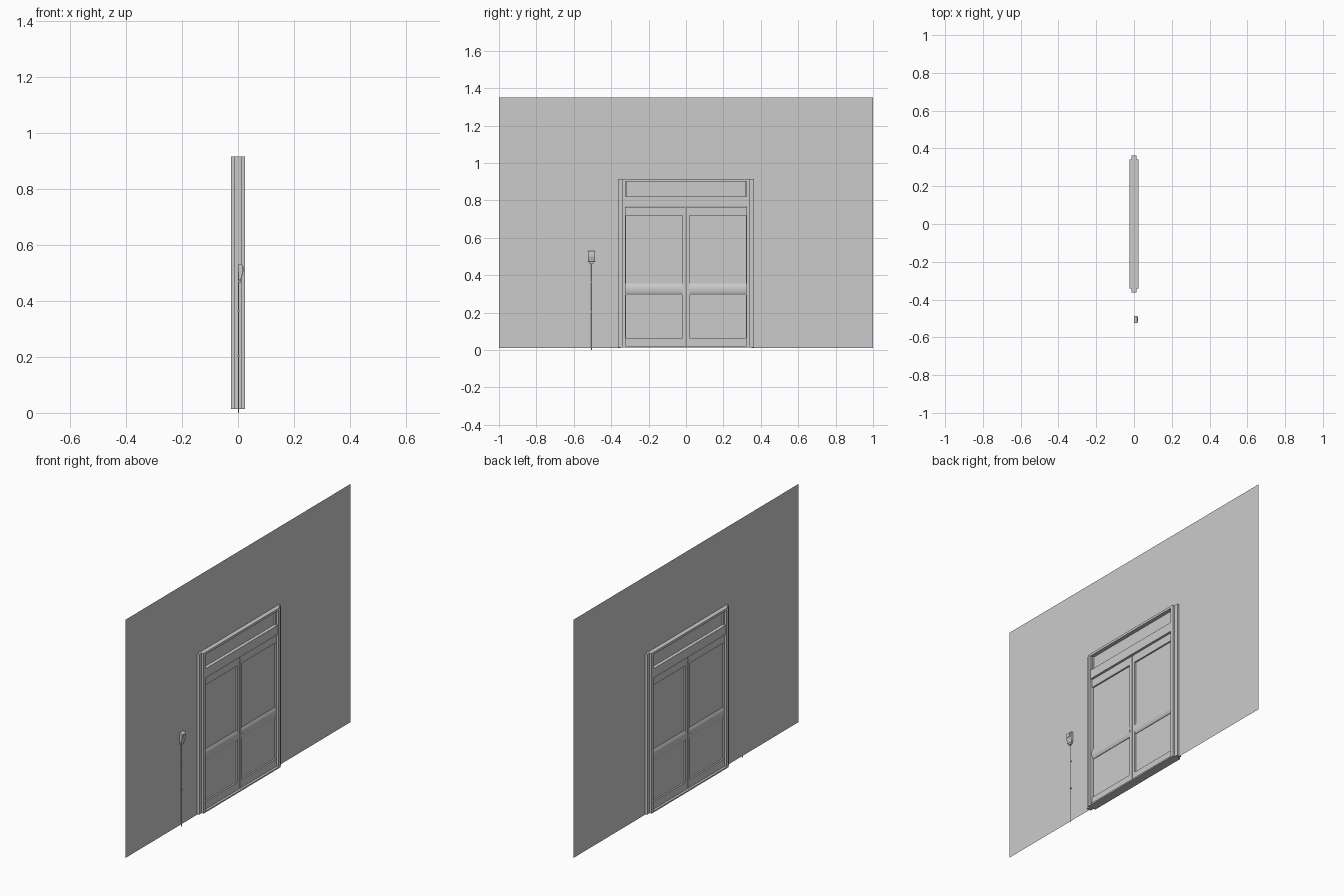
import bpy, bmesh
from mathutils import Vector

if "Cube" in bpy.data.objects:
    bpy.data.objects.remove(bpy.data.objects["Cube"])


def mesh_object(name, bm):
    bmesh.ops.recalc_face_normals(bm, faces=bm.faces)
    me = bpy.data.meshes.new(name)
    bm.to_mesh(me)
    bm.free()
    ob = bpy.data.objects.new(name, me)
    bpy.context.collection.objects.link(ob)
    return ob


def add_box(bm, x0, x1, y0, y1, z0, z1):
    vs = bmesh.ops.create_cube(bm, size=1)['verts']
    for v in vs:
        v.co = Vector(((x0 + x1) / 2 + v.co.x * (x1 - x0),
                       (y0 + y1) / 2 + v.co.y * (y1 - y0),
                       (z0 + z1) / 2 + v.co.z * (z1 - z0)))


def boxes(name, *items):
    bm = bmesh.new()
    for b in items:
        add_box(bm, *b)
    return mesh_object(name, bm)


def prism(name, pts, axis, a, b):
    """Extrude a closed profile along x, y or z from a to b."""
    bm = bmesh.new()
    def place(p):
        c = list(p)
        c.insert('xyz'.index(axis), a)
        return c
    f = bm.faces.new([bm.verts.new(place(p)) for p in pts])
    r = bmesh.ops.extrude_face_region(bm, geom=[f])
    d = Vector([(b - a) * (axis == k) for k in 'xyz'])
    bmesh.ops.translate(bm, vec=d,
                        verts=[v for v in r['geom'] if isinstance(v, bmesh.types.BMVert)])
    return mesh_object(name, bm)


def smooth(ob):
    bpy.ops.object.select_all(action='DESELECT')
    ob.select_set(True)
    bpy.context.view_layer.objects.active = ob
    bpy.ops.object.shade_smooth_by_angle()


BASE, TOP, WALL_TOP = 0.014, 0.915, 1.35

# thin wall sheet around the doorway
bm = bmesh.new()
outline = [(-1, 0.01), (-0.35, 0.01), (-0.35, 0.91), (0.35, 0.91),
           (0.35, 0.01), (1, 0.01), (1, WALL_TOP), (-1, WALL_TOP)]
bm.faces.new([bm.verts.new((0, y, z)) for y, z in outline])
mesh_object("wall", bm)

# stepped door posts
for s, side in ((-1, "left"), (1, "right")):
    prof = [(-0.025, 0.323), (0.025, 0.323), (0.025, 0.341), (0.013, 0.341),
            (0.013, 0.363), (-0.013, 0.363), (-0.013, 0.341), (-0.025, 0.341)]
    prism(f"{side}_door_post", [(x, s * y) for x, y in prof], 'z', BASE, TOP)

# cross members of the frame
boxes("threshold", (-0.025, 0.025, -0.335, 0.335, BASE, 0.022))
boxes("lintel", (-0.022, 0.022, -0.335, 0.335, 0.768, 0.82))
boxes("top_rail", (-0.025, 0.025, -0.335, 0.335, 0.902, TOP))

# window above the doors
boxes("transom_pane", (-0.003, 0.003, -0.325, 0.325, 0.815, 0.905))
boxes("transom_side_stops", *[(-0.012, 0.012, min(a, b), max(a, b), 0.82, 0.902)
                              for a, b in ((-0.325, -0.317), (0.325, 0.317))])

# pair of door leaves with stiles, rails and recessed panes
for s, side in ((-1, "left"), (1, "right")):
    def leaf(name, h, *rects):
        return boxes(name, *[(-h, h, min(s * a, s * b), max(s * a, s * b), c, d)
                             for a, b, c, d in rects])
    leaf(f"{side}_door_frame", 0.012,
         (0.002, 0.02, 0.022, 0.765), (0.322, 0.334, 0.022, 0.765),
         (0.02, 0.322, 0.72, 0.765), (0.02, 0.322, 0.022, 0.065))
    leaf(f"{side}_door_panes", 0.003, (0.018, 0.324, 0.063, 0.722))
    # rounded middle rail
    arc = [(0.006, 0.295), (0.011, 0.303), (0.0135, 0.315), (0.014, 0.325),
           (0.0135, 0.335), (0.011, 0.347), (0.006, 0.355)]
    prof = arc + [(-x, z) for x, z in reversed(arc)]
    smooth(prism(f"{side}_middle_rail", prof, 'y', s * 0.018, s * 0.325))

# wall switch unit: wedge-shaped case, raised face, lower plug
YC = -0.505
case = prism("switch_case", [(0, 0.475), (0.010, 0.472), (0.018, 0.500),
                             (0.018, 0.525), (0.014, 0.53), (0, 0.53)],
             'y', YC - 0.019, YC + 0.019)
bev = case.modifiers.new("soft_edges", 'BEVEL')
bev.width, bev.segments = 0.003, 2
boxes("switch_face", (0.017, 0.020, YC - 0.012, YC + 0.012, 0.502, 0.522))
boxes("switch_plug", (0, 0.009, YC - 0.010, YC + 0.010, 0.463, 0.476))

# cable down to the floor with small clips
bpy.ops.mesh.primitive_cylinder_add(vertices=8, radius=0.0018, depth=0.465,
                                    location=(0.002, YC, 0.2325))
cable = bpy.context.object
cable.name = "cable"
smooth(cable)
boxes("cable_clips", *[(-0.001, 0.005, YC - 0.004, YC + 0.004, z - 0.003, z + 0.003)
                       for z in (0.204, 0.364)])
